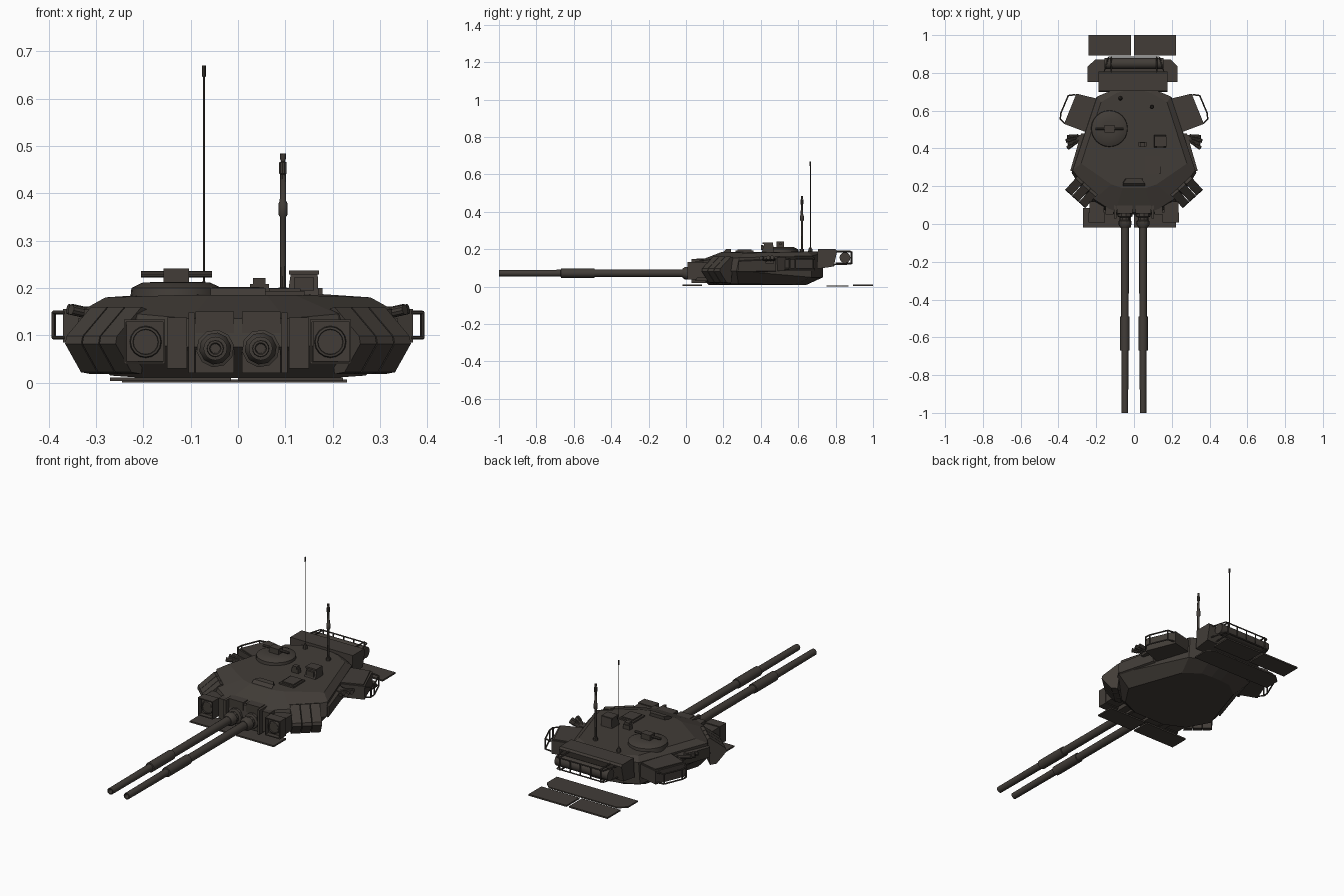
import bpy, bmesh, math
from mathutils import Vector

mat = bpy.data.materials.new("dark_olive_brown")
mat.diffuse_color = (0.054, 0.046, 0.039, 1)


def finish(name, bm, smooth=False):
    bmesh.ops.recalc_face_normals(bm, faces=bm.faces)
    me = bpy.data.meshes.new(name)
    bm.to_mesh(me)
    bm.free()
    me.materials.append(mat)
    if smooth:
        for p in me.polygons:
            p.use_smooth = True
        me.set_sharp_from_angle(angle=math.radians(35))
    ob = bpy.data.objects.new(name, me)
    bpy.context.collection.objects.link(ob)
    return ob


def loft(name, rings, smooth=False):
    bm = bmesh.new()
    rs = [[bm.verts.new(p) for p in r] for r in rings]
    n = len(rs[0])
    for a, b in zip(rs, rs[1:]):
        for i in range(n):
            bm.faces.new((a[i], a[(i + 1) % n], b[(i + 1) % n], b[i]))
    bm.faces.new(rs[0][::-1])
    bm.faces.new(rs[-1])
    return finish(name, bm, smooth)


def prism(name, pts, z0, z1):
    return loft(name, [[(x, y, z) for x, y in pts] for z in (z0, z1)])


def box(name, x0, x1, y0, y1, z0, z1):
    return prism(name, [(x0, y0), (x1, y0), (x1, y1), (x0, y1)], z0, z1)


def turned(name, base, axis, prof, n=14):
    """Solid of revolution: prof is a list of (distance along axis, radius)."""
    axis = Vector(axis).normalized()
    u = axis.orthogonal().normalized()
    v = axis.cross(u)
    rings = [[Vector(base) + axis * d + r * (u * math.cos(t) + v * math.sin(t))
              for t in [2 * math.pi * i / n for i in range(n)]] for d, r in prof]
    return loft(name, rings, True)


def rod(name, a, b, r, n=8):
    d = Vector(b) - Vector(a)
    return turned(name, a, d, [(0, r), (d.length, r)], n)


def path(name, pts, r=0.004):
    for i, (a, b) in enumerate(zip(pts, pts[1:])):
        rod(f"{name}_{i}", a, b, r, 6)


# turret shell, half rings mirrored across x
def ring(half):
    return half + [(-x, y, z) for x, y, z in reversed(half)]


loft("turret_shell", [
    ring([(.09, .12, .01), (.2, .17, .01), (.27, .28, .015), (.17, .58, .01), (.09, .64, .01), (.03, .645, .01)]),
    ring([(.1, .05, .075), (.22, .10, .08), (.33, .27, .085), (.2, .67, .05), (.1, .715, .05), (.03, .733, .05)]),
    ring([(.1, .06, .135), (.21, .13, .145), (.325, .285, .155), (.195, .675, .165), (.1, .715, .175), (.03, .733, .175)]),
    ring([(.06, .19, .185), (.12, .21, .185), (.28, .32, .18), (.175, .645, .187), (.09, .695, .187), (.03, .71, .187)]),
])

# twin guns with sleeves and collars
for s, side in ((-1, "left"), (1, "right")):
    x = s * .048
    turned(f"gun_barrel_{side}", (x, -1, .072), (0, 1, 0),
           [(.06, .010), (0, .012), (0, .017), (.33, .0185), (.331, .025), (.51, .025), (.511, .020), (1.1, .021)], 16)
    turned(f"gun_collar_{side}", (x, -.02, .072), (0, 1, 0),
           [(0, .024), (.015, .034), (.035, .034), (.04, .028), (.055, .028), (.06, .04), (.14, .04)], 10)
    box(f"mantlet_{side}", *sorted((s * .008, s * .09)), .055, .17, .02, .15)
    box(f"mantlet_fin_{side}", *sorted((s * .092, s * .105)), .03, .16, .02, .148)
    box(f"cheek_filler_{side}", *sorted((s * .108, s * .15)), .05, .14, .03, .138)

    # searchlight housing with hood and lens
    a, b = sorted((s * .158, s * .235))
    box(f"light_housing_{side}", a, b, .03, .12, .045, .128)
    for i, (p, q, z0, z1) in enumerate(((a - .006, b + .004, .128, .133), (a - .006, b + .004, .039, .044),
                                        (a - .006, a - .002, .039, .133), (b, b + .004, .039, .133))):
        box(f"light_hood_{side}_{i}", p, q, .008, .06, z0, z1)
    turned(f"light_lens_{side}", (s * .195, .032, .086), (0, -1, 0), [(0, .034), (.016, .032), (.017, .027), (.012, .026)], 16)

    # wedge shaped armour blocks along the cheek
    t = Vector((s * .74, .67, 0))
    n = Vector((s * .67, -.74, 0))
    for k in range(3):
        rr = []
        for e in (k * .049, k * .049 + .046):
            o = Vector((s * .217, .130, 0)) + t * e
            rr.append([o + n * d + Vector((0, 0, z)) for d, z in
                       ((-.035, .155), (-.02, .16), (.058, .098), (.062, .082), (.012, .022), (-.02, .018))])
        loft(f"armour_block_{side}_{k}", rr)
    # narrow plates along the flank
    loft(f"flank_strip_{side}", [[(s * x, y, z) for x, y, z in r] for r in (
        [(.325, .28, .14), (.338, .28, .135), (.335, .28, .08), (.325, .28, .075)],
        [(.26, .48, .15), (.28, .48, .145), (.275, .48, .085), (.26, .48, .08)])])

    # side stowage box with rail
    prism(f"side_box_{side}", [(s * p, q) for p, q in ((.305, .69), (.18, .66), (.25, .485), (.37, .53))], .085, .155)
    prism(f"side_box_lid_{side}", [(s * p, q) for p, q in ((.297, .682), (.19, .657), (.257, .493), (.36, .535))], .155, .161)
    corners = [(.365, .53), (.39, .555), (.388, .585), (.348, .68), (.31, .685)]
    for z in (.095, .148):
        path(f"side_rail_{side}_{z}", [(s * p, q, z) for p, q in corners])
    for i, (p, q) in enumerate(corners[1:4]):
        rod(f"side_rail_post_{side}_{i}", (s * p, q, .095), (s * p, q, .148), .004, 6)

    # smoke launchers
    box(f"launcher_bracket_{side}", *sorted((s * .25, s * .31)), .425, .47, .125, .15)
    for i in range(4):
        turned(f"smoke_launcher_{side}_{i}", (s * (.295 + .008 * (i % 2)), .467 - .011 * i, .143), (s * .9, -.1 - .16 * i, .2),
               [(0, .009), (.03, .009), (.031, .011), (.06, .011)], 10)

# ground level plates
for nm, x0, x1, y0, y1 in (("front_plate_left", -.27, -.015, -.018, .085), ("front_plate_right", 0, .222, -.018, .085),
                           ("rear_plate_left", -.24, -.015, .892, 1), ("rear_plate_right", .0, .222, .892, 1)):
    box(nm, x0, x1, y0, y1, .003, .011)
prism("rear_wide_plate", [(-.245, .752), (.23, .752), (.23, .835), (.195, .87), (-.205, .87), (-.245, .835)], 0, .007)

# rear stowage box, log and rails
loft("rear_bin", [[(x, y, z) for y, z in ((.70, .095), (.79, .108), (.808, .19), (.80, .2), (.705, .2))] for x in (-.188, .178)])
rod("rear_log", (-.155, .85, .155), (.155, .85, .155), .029, 14)
for x in (-.12, .12):
    path(f"log_strap_{x}", [(x, .8, .19), (x, .885, .188), (x, .885, .122), (x, .79, .118)], .004)
for z in (.125, .186):
    path(f"rear_rail_{z}", [(-.16, .80, z), (-.135, .884, z), (.135, .884, z), (.16, .80, z)], .0035)
for x in (-.06, 0, .06):
    rod(f"rear_rail_post_{x}", (x, .884, .125), (x, .884, .186), .0035, 6)

# commander cupola with roof gun
turned("cupola", (-.13, .505, .175), (0, 0, 1), [(0, .098), (.025, .095), (.036, .072), (.038, .04)], 24)
box("cupola_sight", -.157, -.103, .485, .525, .205, .241)
rod("cupola_cross_bar", (-.205, .505, .229), (-.055, .505, .229), .007)

# roof sights and hatch
loft("front_sight", [[(-.06, .165, .15), (.06, .165, .15), (.055, .24, .15), (-.055, .24, .15)],
                     [(-.058, .215, .2), (.058, .215, .2), (.04, .242, .202), (-.04, .242, .202)]])
box("square_hatch", .055, .14, .265, .36, .182, .193)
box("square_hatch_lid", .065, .132, .275, .35, .193, .199)
box("periscope", .025, .065, .41, .435, .185, .208)
box("periscope_head", .032, .058, .408, .432, .208, .221)
loft("panoramic_sight", [[(.105, .405, .185), (.17, .405, .185), (.17, .47, .185), (.105, .47, .185)],
                         [(.112, .42, .235), (.168, .42, .235), (.168, .465, .235), (.112, .465, .235)]])
box("panoramic_visor", .108, .171, .41, .462, .228, .237)
box("panoramic_window", .118, .16, .402, .412, .195, .222)

# mast and antenna
turned("sensor_mast", (.095, .62, .18), (0, 0, 1), [(0, .012), (.02, .012), (.021, .0065), (.17, .0065), (.175, .010), (.198, .010),
       (.203, .007), (.26, .006), (.262, .008), (.285, .008), (.287, .004), (.292, .006), (.304, .006)], 10)
turned("whip_antenna", (-.072, .665, .18), (0, 0, 1), [(0, .012), (.02, .011), (.03, .004), (.035, .0022), (.465, .002), (.467, .004), (.49, .004)], 8)
